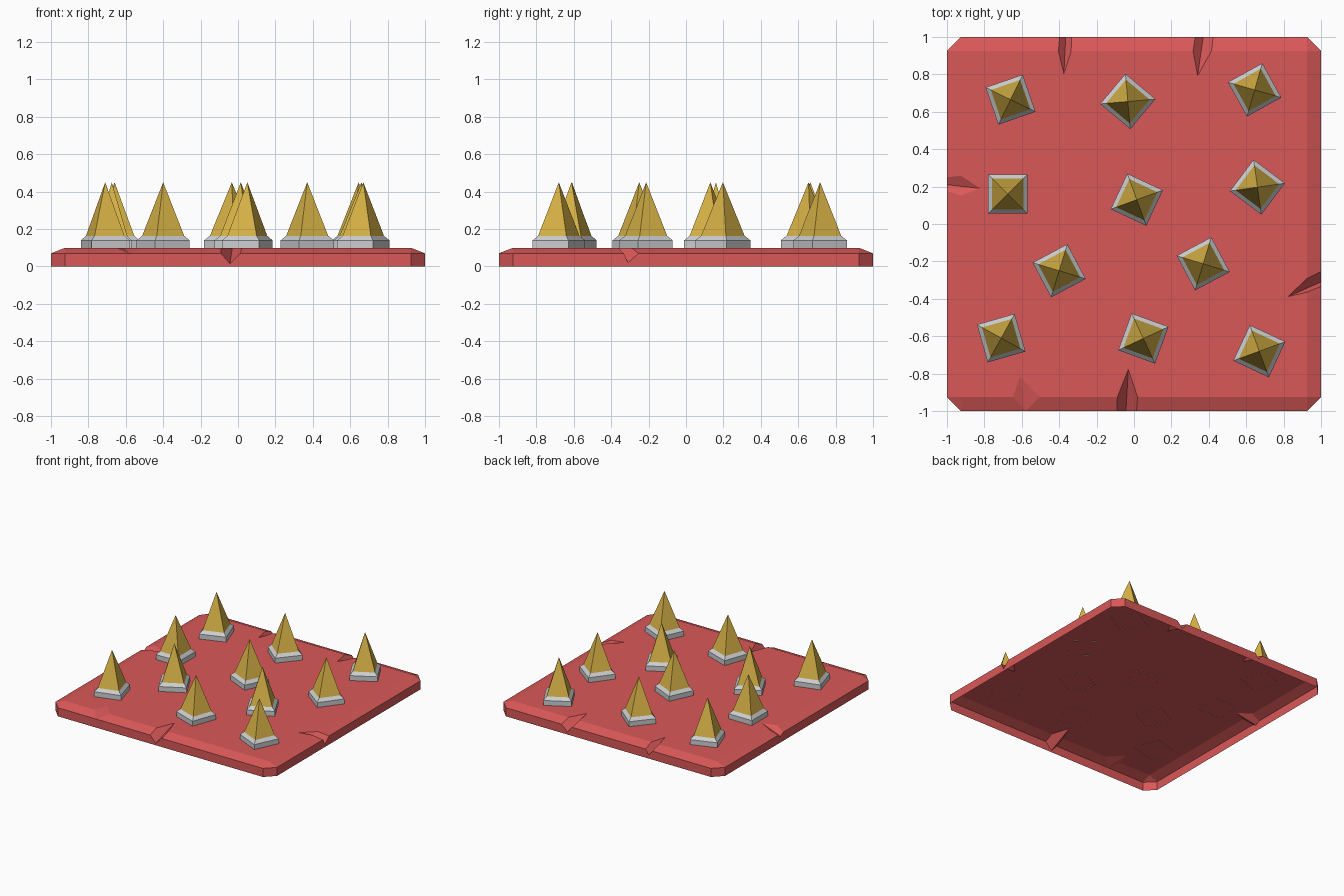
import bpy, bmesh, math
from mathutils import Vector

if "Cube" in bpy.data.objects:
    bpy.data.objects.remove(bpy.data.objects["Cube"])


def material(name, rgb):
    m = bpy.data.materials.new(name)
    m.diffuse_color = (*rgb, 1)
    m.use_nodes = True
    m.node_tree.nodes["Principled BSDF"].inputs["Base Color"].default_value = m.diffuse_color
    return m


RED = material("red_stone", (0.70, 0.098, 0.098))
GREY = material("pale_grey", (0.61, 0.62, 0.63))
GOLD = material("gold", (0.69, 0.45, 0.062))


def finish(bm, name, mat):
    bmesh.ops.recalc_face_normals(bm, faces=bm.faces)
    me = bpy.data.meshes.new(name)
    bm.to_mesh(me)
    bm.free()
    me.materials.append(mat)
    ob = bpy.data.objects.new(name, me)
    bpy.context.collection.objects.link(ob)
    return ob


def hull(name, points, mat):
    bm = bmesh.new()
    for p in points:
        bm.verts.new(p)
    bmesh.ops.convex_hull(bm, input=bm.verts[:])
    bmesh.ops.dissolve_limit(bm, angle_limit=0.01, verts=bm.verts[:], edges=bm.edges[:])
    return finish(bm, name, mat)


# Floor plate: clipped corners, bevelled top
C = 0.925
pts = [(sx * C, sy * C, 0.1) for sx in (-1, 1) for sy in (-1, 1)]
for z in (0, 0.07):
    for sx in (-1, 1):
        for sy in (-1, 1):
            pts += [(sx, sy * C, z), (sx * C, sy, z)]
plate = hull("floor_plate", pts, RED)

# Chips in the rim: inner tip, left and right on the bevel line, keel on the edge
chips = [
    ((-0.03, -0.775), (-0.09, -C), (0.02, -C), (-0.043, -1, 0.015)),
    ((-0.61, -0.81), (-0.65, -C), (-0.51, -0.915), (-0.58, -1, 0.07)),
    ((-0.375, 0.80), (-0.405, C), (-0.335, C), (-0.365, 1, 0.03)),
    ((0.34, 0.79), (0.315, C), (0.415, C), (0.37, 1, 0.02)),
    ((-0.82, 0.19), (-C, 0.26), (-C, 0.15), (-1, 0.21, 0.05)),
    ((0.82, -0.39), (C, -0.29), (C, -0.365), (1, -0.31, 0.02)),
]
for tip, left, right, keel in chips:
    a = Vector((*tip, 0.101))
    l, r = (a + (Vector((*p, 0.101)) - a) * 2.2 for p in (left, right))
    k = a + (Vector(keel) - a) * 1.5
    top = (l + r) / 2 + Vector((0, 0, 0.3))
    cutter = hull("chip_cutter", [a, l, r, k, top], RED)
    cutter.hide_render = True
    mod = plate.modifiers.new("chip", 'BOOLEAN')
    mod.operation = 'DIFFERENCE'
    mod.solver = 'EXACT'
    mod.object = cutter
    bpy.context.view_layer.objects.active = plate
    bpy.ops.object.modifier_apply(modifier=mod.name)
    bpy.data.objects.remove(cutter)

# The plate is open underneath
bm = bmesh.new()
bm.from_mesh(plate.data)
bottom = [f for f in bm.faces if all(v.co.z < 0.001 for v in f.verts)]
bmesh.ops.delete(bm, geom=bottom, context='FACES')
bm.to_mesh(plate.data)
bm.free()


def square_stack(name, rings, mat, loc, angle, apex=None):
    """Square rings (half width, z) joined upward, with an optional point."""
    bm = bmesh.new()
    loops = [[bm.verts.new((sx * h, sy * h, z))
              for sx, sy in ((-1, -1), (1, -1), (1, 1), (-1, 1))] for h, z in rings]
    for lo, hi in zip(loops, loops[1:]):
        for i in range(4):
            j = (i + 1) % 4
            bm.faces.new((lo[i], lo[j], hi[j], hi[i]))
    if apex:
        tip = bm.verts.new((0, 0, apex))
        for i in range(4):
            bm.faces.new((loops[-1][i], loops[-1][(i + 1) % 4], tip))
    ob = finish(bm, name, mat)
    ob.location = (*loc, 0)
    ob.rotation_euler.z = math.radians(angle)


# Spikes with square collars: x, y, turn
spikes = [
    (-0.66, 0.665, 19), (-0.033, 0.655, -40), (0.645, 0.717, 29),
    (-0.675, 0.16, 0), (0.015, 0.13, -25), (0.66, 0.197, -37),
    (-0.40, -0.25, 28), (0.37, -0.213, 28),
    (-0.71, -0.61, 16), (0.05, -0.612, -20), (0.67, -0.68, -25),
]
for x, y, turn in spikes:
    square_stack("spike_collar", [(0.105, 0.099), (0.105, 0.14), (0.083, 0.164)],
                 GREY, (x, y), turn)
    square_stack("spike", [(0.083, 0.164)], GOLD, (x, y), turn, apex=0.45)
